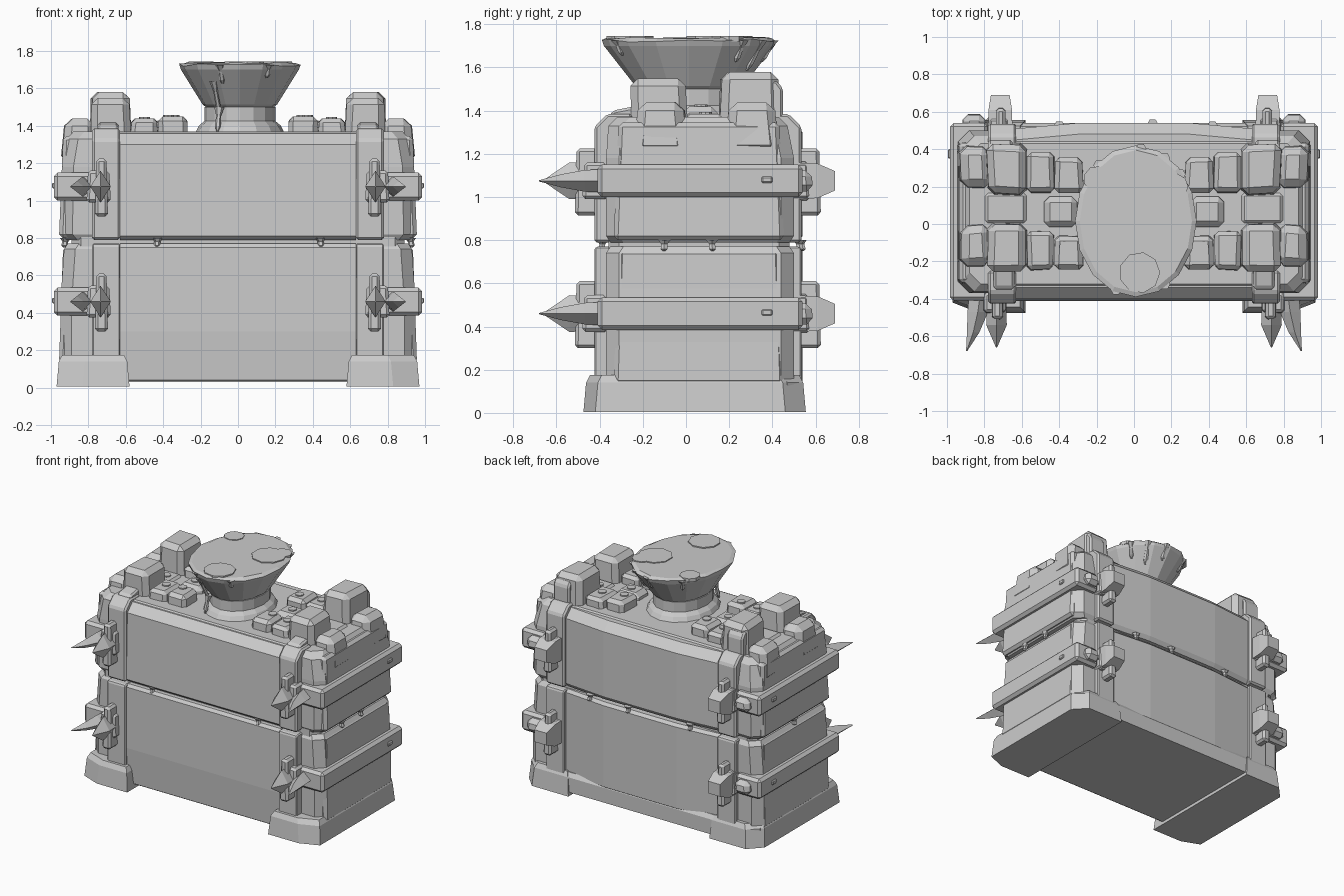
import bpy, bmesh, math, random
from mathutils import Vector

random.seed(4)
cube = bpy.data.objects.get("Cube")
if cube:
    bpy.data.objects.remove(cube, do_unlink=True)

stone = bpy.data.materials.new("pale grey")
stone.use_nodes = True
GREY = (0.6, 0.6, 0.6, 1)
stone.diffuse_color = GREY
stone.node_tree.nodes["Principled BSDF"].inputs["Base Color"].default_value = GREY


def skin(name, rings, mirror=False, bevel=0.0):
    """Join rings of points into a closed solid."""
    bm = bmesh.new()
    loops = [[bm.verts.new(p) for p in ring] for ring in rings]
    n = len(loops[0])
    for a, b in zip(loops, loops[1:]):
        for i in range(n):
            j = (i + 1) % n
            bm.faces.new((a[i], a[j], b[j], b[i]))
    bm.faces.new(loops[0])
    bm.faces.new(loops[-1])
    bmesh.ops.recalc_face_normals(bm, faces=bm.faces)
    mesh = bpy.data.meshes.new(name)
    bm.to_mesh(mesh)
    bm.free()
    mesh.materials.append(stone)
    ob = bpy.data.objects.new(name, mesh)
    bpy.context.collection.objects.link(ob)
    if bevel:
        mod = ob.modifiers.new("worn edges", 'BEVEL')
        mod.width, mod.segments = bevel, 1
    if mirror:
        mod = ob.modifiers.new("both sides", 'MIRROR')
        mod.use_mirror_merge = False


def stack(name, levels, cut):
    """Chamfered rectangles (z, half width, front, back) stacked upward."""
    rings = []
    for z, x, f, b in levels:
        rings.append([(-x, f + cut, z), (-x + cut, f, z), (x - cut, f, z), (x, f + cut, z),
                      (x, b - cut, z), (x - cut, b, z), (-x + cut, b, z), (-x, b - cut, z)])
    skin(name, rings)


def block(name, xs, ys, zs, taper=0.0, bevel=0.015, jitter=0.0):
    """Mirrored bevelled box, narrowing toward its top."""
    rings = []
    for z, t in ((zs[0], 0), (zs[1], taper)):
        rings.append([(x + random.uniform(-jitter, jitter), y + random.uniform(-jitter, jitter), z)
                      for x, y in ((xs[0] + t, ys[0] + t), (xs[1] - t, ys[0] + t),
                                   (xs[1] - t, ys[1] - t), (xs[0] + t, ys[1] - t))])
    skin(name, rings, mirror=True, bevel=bevel)


def extrude_x(name, profile, x0, x1, **kw):
    skin(name, [[(x, y, z) for y, z in profile] for x in (x0, x1)], **kw)


def spike(name, stations):
    """Diamond sections (x, y, z, half width, half height) ending in a point."""
    skin(name, [[(x - w, y, z), (x, y, z - h), (x + w, y, z), (x, y, z + h)]
                for x, y, z, w, h in stations], mirror=True)


def disc(name, x, y, r, z0, z1, **kw):
    ring = [(x + r * math.cos(math.tau * k / 9), y + r * math.sin(math.tau * k / 9)) for k in range(9)]
    skin(name, [[(a, b, z) for a, b in ring] for z in (z0, z1)], **kw)


def drip(name, top, bottom, r):
    a, b = Vector(top), Vector(bottom)
    rings = []
    for t, w in ((0, 1.6), (0.35, 0.8), (0.8, 0.9), (1, 0.3)):
        c = a.lerp(b, t)
        rings.append([(c.x + r * w * math.cos(math.tau * k / 6),
                       c.y + r * w * math.sin(math.tau * k / 6), c.z) for k in range(6)])
    skin(name, rings)


# plinth: a rim along the back, long feet along both sides
stack("plinth", [(0.03, 0.94, -0.38, 0.54), (0.14, 0.94, -0.38, 0.54),
                 (0.17, 0.92, -0.36, 0.52)], 0.07)
skin("side_foot", [[(0.58 + t, -0.475 + t, z), (0.83 - t, -0.475 + t, z), (0.97 - t, -0.42 + t, z),
                    (0.97 - t, 0.46 - t, z), (0.88 - t, 0.555 - t, z), (0.58 + t, 0.555 - t, z)]
                   for z, t in ((0.005, 0), (0.14, 0.012), (0.175, 0.03))], mirror=True)

# two body tiers with a narrow seam between
stack("lower_body", [(0.10, 0.95, -0.37, 0.50), (0.45, 0.95, -0.37, 0.50),
                     (0.74, 0.93, -0.37, 0.50), (0.77, 0.91, -0.35, 0.48)], 0.06)
stack("seam_core", [(0.7, 0.89, -0.36, 0.48), (0.85, 0.89, -0.36, 0.48)], 0.05)
stack("upper_body", [(0.79, 0.92, -0.35, 0.48), (0.82, 0.945, -0.37, 0.50),
                     (1.18, 0.94, -0.37, 0.50), (1.33, 0.915, -0.36, 0.47),
                     (1.37, 0.88, -0.32, 0.43)], 0.06)

# large panels, slightly bulged on the back
extrude_x("lower_front_panel", [(-0.3, 0.03), (-0.395, 0.04), (-0.412, 0.3), (-0.408, 0.75),
                                (-0.39, 0.77), (-0.3, 0.77)], -0.63, 0.63)
extrude_x("upper_front_panel", [(-0.3, 0.79), (-0.39, 0.79), (-0.412, 0.81), (-0.4, 1.3),
                                (-0.34, 1.36), (-0.2, 1.37)], -0.63, 0.63)
for tier, z0, z1, lip in (("lower", 0.12, 0.77, 0.02), ("upper", 0.79, 1.36, 0.06)):
    rings = []
    for x, y in ((-0.63, 0.51), (-0.3, 0.54), (0.3, 0.54), (0.63, 0.51)):
        rings.append([(x, 0.35, z0), (x, y - 0.02, z0), (x, y, z0 + 0.03),
                      (x, y, z1 - lip), (x, y - lip, z1), (x, 0.35, z1)])
    skin(tier + "_back_panel", rings)
    block(tier + "_side_panel", (0.7, 0.957), (-0.335, 0.455), (z0 + 0.01, z1 - 0.015), 0.022, 0.02)

# corner posts rising over the top edge
for tier, z0, z1, lean in (("lower", 0.12, 0.77, 0.01), ("upper", 0.79, 1.385, 0.06)):
    for side, s, inner, outer in (("front", -1, 0.25, 0.425), ("back", 1, 0.35, 0.535)):
        extrude_x(f"{tier}_{side}_post",
                  [(s * inner, z0), (s * outer, z0), (s * outer, z1 - lean),
                   (s * (outer - lean), z1), (s * inner, z1)],
                  0.63, 0.78, mirror=True, bevel=0.012)

# end straps, clasps, spikes and horns, repeated on each tier
for tier, z in (("lower", 0.46), ("upper", 1.075)):
    block(tier + "_strap", (0.78, 0.985), (-0.41, 0.54), (z - 0.075, z + 0.075), 0.0, 0.02)
    block(tier + "_strap_rivet", (0.97, 0.995), (0.35, 0.40), (z - 0.01, z + 0.02), 0, 0.006)
    block(tier + "_front_clasp", (0.68, 0.81), (-0.48, -0.36), (z - 0.085, z + 0.085), 0.008)
    block(tier + "_front_pin", (0.695, 0.765), (-0.515, -0.40), (z - 0.16, z + 0.15), 0.008, 0.015)
    spike(tier + "_front_spike", [(0.735, -0.40, z, 0.05, 0.08), (0.735, -0.54, z, 0.055, 0.085),
                                  (0.735, -0.66, z, 0.003, 0.004)])
    spike(tier + "_front_horn", [(0.82, -0.36, z, 0.06, 0.055), (0.835, -0.47, z, 0.055, 0.05),
                                 (0.86, -0.58, z, 0.033, 0.03), (0.895, -0.68, z, 0.003, 0.003)])
    block(tier + "_back_clasp", (0.655, 0.79), (0.47, 0.58), (z - 0.09, z + 0.09), 0.008, 0.02)
    block(tier + "_back_pin", (0.68, 0.745), (0.50, 0.625), (z - 0.16, z + 0.15), 0.008, 0.015)
    skin(tier + "_back_knob", [[(0.715 - w, y, z - h), (0.715 + w, y, z - h),
                                (0.715 + w, y, z + h), (0.715 - w, y, z + h)]
                               for y, w, h in ((0.5, 0.065, 0.085), (0.61, 0.063, 0.08), (0.69, 0.05, 0.045))],
         mirror=True)
    block(tier + "_back_hook", (0.79, 0.92), (0.45, 0.59), (z - 0.05, z + 0.05), 0.01, 0.03)

# rubble blocks on the top, front row and back row
for row, y0, y1, high in (("front", -0.26, 0.01, 1.55), ("back", 0.155, 0.43, 1.58)):
    block(row + "_tall_block", (0.57, 0.79), (y0, y1), (1.3, high), 0.008, 0.035, 0.008)
    block(row + "_shoulder_block", (0.75, 0.945), (y0 + 0.02, y1), (1.2, 1.44), 0.02, 0.04, 0.008)
    block(row + "_paver_outer", (0.425, 0.575), (y0 + 0.01, y1 - 0.05), (1.3, 1.44), 0.004, 0.022, 0.008)
    block(row + "_paver_inner", (0.27, 0.425), (y0 + 0.01, y1 - 0.07), (1.3, 1.45), 0.004, 0.025, 0.008)
extrude_x("back_top_bracket", [(0.3, 1.3), (0.52, 1.3), (0.45, 1.36), (0.45, 1.50), (0.42, 1.54), (0.3, 1.54)],
          0.65, 0.78, mirror=True, bevel=0.012)
extrude_x("front_top_bracket", [(0.0, 1.3), (-0.4, 1.3), (-0.34, 1.40), (-0.24, 1.42), (0.0, 1.42)],
          0.64, 0.75, mirror=True, bevel=0.012)
block("middle_paver", (0.30, 0.485), (-0.02, 0.15), (1.3, 1.42), 0.005, 0.03)
block("middle_shoulder", (0.57, 0.80), (0.0, 0.17), (1.25, 1.385), 0.005, 0.015)
for i, (x, y, z) in enumerate(((0.5, 0.27, 1.44), (0.34, 0.24, 1.45), (0.5, -0.13, 1.44),
                               (0.37, -0.12, 1.45), (0.4, 0.07, 1.42), (0.65, 0.09, 1.385))):
    disc(f"paver_stud_{i}", x, y, 0.03, z - 0.01, z + 0.008, mirror=True)


# flared bowl on a neck
def oval(rx, ry, z, wobble=0.0):
    return [(0.01 + rx * math.cos(math.tau * i / 16), 0.015 + ry * math.sin(math.tau * i / 16),
             z + random.uniform(-wobble, wobble)) for i in range(16)]


skin("bowl_neck", [oval(0.25, 0.30, 1.34), oval(0.22, 0.26, 1.40), oval(0.19, 0.235, 1.425),
                   oval(0.19, 0.235, 1.50)])
skin("flared_bowl", [oval(0.17, 0.22, 1.49), oval(0.20, 0.25, 1.515), oval(0.315, 0.395, 1.70),
                     oval(0.325, 0.405, 1.725, 0.008), oval(0.30, 0.38, 1.738, 0.005)])
for i, (x, y, r) in enumerate(((-0.2, 0.24, 0.07), (0.03, -0.26, 0.11), (0.17, 0.12, 0.12), (0.22, 0.2, 0.07))):
    disc(f"bowl_puddle_{i}", x, y, r, 1.72, 1.745)

# drips hanging from the bowl rim and the seam
for i, (deg, drop) in enumerate(((250, 0.1), (300, 0.07), (40, 0.10), (60, 0.14), (85, 0.1), (130, 0.09))):
    c, s = math.cos(math.radians(deg)), math.sin(math.radians(deg))
    k = 1 - drop * 1.7
    drip(f"rim_drip_{i}", (0.01 + 0.31 * c, 0.015 + 0.39 * s, 1.725),
         (0.01 + 0.325 * k * c, 0.015 + 0.405 * k * s, 1.725 - drop), 0.018)
drip("long_drip", (-0.13, -0.27, 1.64), (-0.10, -0.20, 1.47), 0.015)
drip("neck_drip", (-0.10, -0.20, 1.50), (-0.11, -0.23, 1.37), 0.017)
for i, (x, y) in enumerate(((-0.43, -0.385), (0.44, -0.385), (-0.4, 0.52), (0.1, 0.53), (0.42, 0.52),
                            (0.92, -0.1), (0.92, 0.12), (-0.92, 0.05))):
    drip(f"seam_drip_{i}", (x, y, 0.80), (x * 1.01, y * 1.02, 0.75), 0.02)
